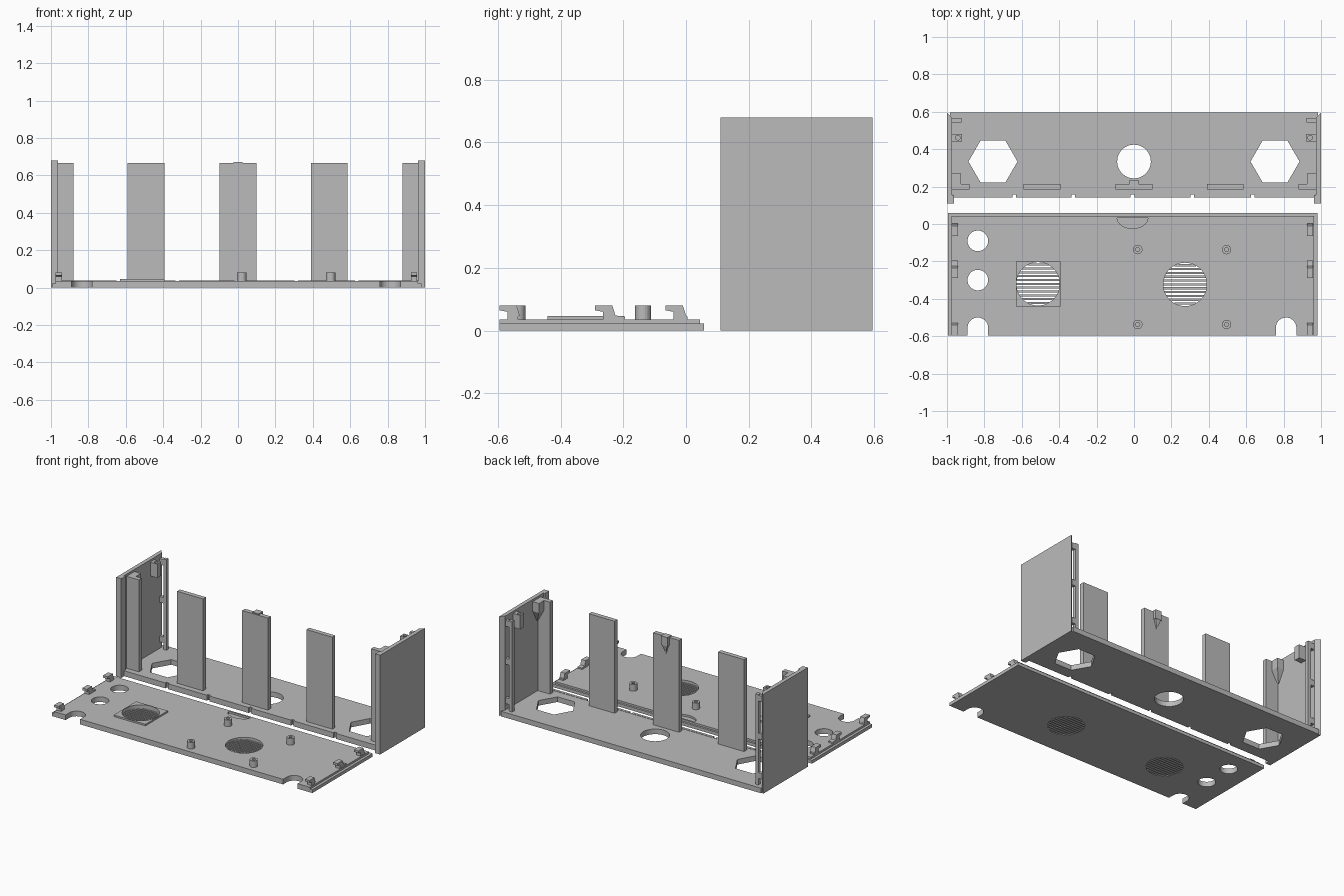
import bpy, bmesh, math

cube = bpy.data.objects.get("Cube")
if cube:
    bpy.data.objects.remove(cube, do_unlink=True)

grey = bpy.data.materials.new("plain_grey")
grey.use_nodes = True
colour = (0.5, 0.5, 0.5, 1)
grey.diffuse_color = colour
grey.node_tree.nodes["Principled BSDF"].inputs["Base Color"].default_value = colour


def prism(name, pts, low, high, axis="z"):
    """Extrude an outline: (x, y) points along z, or (y, z) points along x."""
    place = (lambda p, h: (p[0], p[1], h)) if axis == "z" else (lambda p, h: (h, p[0], p[1]))
    bm = bmesh.new()
    bottom = bm.faces.new([bm.verts.new(place(p, low)) for p in pts])
    moved = bmesh.ops.extrude_face_region(bm, geom=[bottom])["geom"]
    shift = place((0, 0), high - low)
    bmesh.ops.translate(bm, vec=shift, verts=[v for v in moved if isinstance(v, bmesh.types.BMVert)])
    bmesh.ops.recalc_face_normals(bm, faces=bm.faces)
    mesh = bpy.data.meshes.new(name)
    bm.to_mesh(mesh)
    bm.free()
    mesh.materials.append(grey)
    obj = bpy.data.objects.new(name, mesh)
    bpy.context.scene.collection.objects.link(obj)
    return obj


def box(name, x0, x1, y0, y1, z0, z1):
    x0, x1 = sorted((x0, x1))
    return prism(name, [(x0, y0), (x1, y0), (x1, y1), (x0, y1)], z0, z1)


def ring(x, y, r, n=40, start=0.0, sweep=math.tau):
    steps = n if sweep == math.tau else n - 1
    return [(x + r * math.cos(start + sweep * i / steps), y + r * math.sin(start + sweep * i / steps))
            for i in range(n)]


def cut(obj, cutters):
    """Subtract every cutter for good, then discard the cutters."""
    for c in cutters:
        c.hide_render = True
        mod = obj.modifiers.new("cut", "BOOLEAN")
        mod.operation, mod.solver, mod.object = "DIFFERENCE", "EXACT", c
    bpy.context.view_layer.update()
    deps = bpy.context.evaluated_depsgraph_get()
    mesh = bpy.data.meshes.new_from_object(obj.evaluated_get(deps))
    obj.modifiers.clear()
    obj.data = mesh
    for c in cutters:
        bpy.data.objects.remove(c, do_unlink=True)


def hole(pts, low=-0.1, high=0.2):
    return prism("cutter", pts, low, high)


def taper(obj, x, y, z, factor):
    """Pinch the vertices below a height towards an axis."""
    for v in obj.data.vertices:
        if v.co.z < z:
            v.co.x = x + (v.co.x - x) * factor
            v.co.y = y + (v.co.y - y) * factor


# Case floor with two hexagonal holes and a round one
floor = box("case_floor", -0.985, 0.985, 0.158, 0.595, 0, 0.035)
cut(floor, [hole(ring(-0.754, 0.334, 0.131, 6)), hole(ring(0.754, 0.334, 0.131, 6)),
            hole(ring(0, 0.334, 0.09, 48))])

# Broken lip along the floor's front edge
edges = [-0.98, -0.64, -0.325, -0.008, 0.312, 0.635, 0.98]
for a, b in zip(edges, edges[1:]):
    box("floor_lip", a + 0.01, b - 0.01, 0.142, 0.16, 0, 0.037)

# Upright front strips
for x in (-0.492, 0, 0.488):
    box("front_strip", x - 0.098, x + 0.098, 0.184, 0.215, 0.02, 0.665)
catch = prism("strip_catch", ring(0, 0.215, 0.027, 4, math.pi / 4), 0.55, 0.61)
taper(catch, 0, 0.215, 0.56, 0.1)
box("strip_catch_head", -0.024, 0.024, 0.19, 0.236, 0.61, 0.672)

# Side walls and their inner fittings
for s, side in ((-1, "right"), (1, "left")):
    outline = [(s, 0.11), (s, 0.595), (s * 0.973, 0.568), (s * 0.973, 0.155),
               (s * 0.962, 0.155), (s * 0.962, 0.11)]
    prism(side + "_wall", outline, 0, 0.68)
    box(side + "_corner_post", s * 0.985, s * 0.88, 0.184, 0.215, 0.02, 0.665)

    # Pointed boss behind the corner post
    box(side + "_corner_boss", s * 0.98, s * 0.925, 0.21, 0.27, 0.6, 0.665)
    tip = box(side + "_corner_boss_tip", s * 0.98, s * 0.925, 0.21, 0.27, 0.52, 0.6)
    taper(tip, s * 0.975, 0.22, 0.55, 0.15)

    # Screw block with a round socket
    block = box(side + "_screw_block", s * 0.98, s * 0.92, 0.44, 0.482, 0.57, 0.665)
    cut(block, [hole(ring(s * 0.942, 0.461, 0.012, 16), 0.6, 0.8)])

    # Rear guide rail on short brackets
    box(side + "_guide_rail", s * 0.945, s * 0.922, 0.542, 0.566, 0.02, 0.655)
    for z in (0.08, 0.35, 0.61):
        box(side + "_rail_bracket", s * 0.98, s * 0.94, 0.542, 0.566, z, z + 0.04)

# Lid: wide base layer below a slightly smaller upper layer
base = box("lid_base", -0.995, 0.98, -0.595, 0.058, 0, 0.022)
upper = box("lid_upper", -0.977, 0.962, -0.595, 0.044, 0.022, 0.035)
pad = box("grille_pad", -0.632, -0.392, -0.442, -0.2, 0.03, 0.046)
grilles = [(-0.513, -0.32), (0.273, -0.323)]
radius = 0.116


def lid_holes():
    cutters = [hole(ring(-0.835, y, 0.055)) for y in (-0.09, -0.3)]
    for x in (-0.835, 0.813):
        arch = ring(x, -0.555, 0.055, 24, 0, math.pi)
        cutters.append(hole(arch + [(x - 0.055, -0.7), (x + 0.055, -0.7)]))
    return cutters + [hole(ring(x, y, radius, 48)) for x, y in grilles]


cut(base, lid_holes())
thumb = ring(-0.008, 0.035, 0.082, 24, math.pi, math.pi)
thumb = [(x, 0.032 + (y - 0.035) * 0.68) for x, y in thumb]
cut(upper, lid_holes() + [hole(thumb)])
cut(pad, [hole(ring(*grilles[0], radius, 48))])

# Grille bars, each as long as the circle's chord
for x, y in grilles:
    for i in range(-5, 6):
        dy = i * 0.0205
        half = math.sqrt(radius ** 2 - dy ** 2) + 0.003
        box("grille_bar", x - half, x + half, y + dy - 0.0055, y + dy + 0.0055, 0, 0.02)

# Hollow standoffs
for x in (0.02, 0.495):
    for y in (-0.137, -0.537):
        post = prism("standoff", ring(x, y, 0.025, 24), 0.03, 0.08)
        cut(post, [hole(ring(x, y, 0.011, 16), 0.04, 0.2)])

# Hooked clips along both ends of the lid
for x0, x1 in ((-0.977, -0.942), (0.925, 0.958)):
    for y, foot in ((-0.595, 0), (-0.29, 0.035), (-0.065, 0.01)):
        hook = [(y, 0.08), (y, 0.065), (y + 0.025, 0.06), (y + 0.025, 0.03),
                (y + 0.06 + foot, 0.03), (y + 0.06 + foot, 0.045),
                (y + 0.065, 0.048), (y + 0.055, 0.08)]
        prism("lid_clip", hook, x0, x1, "x")
